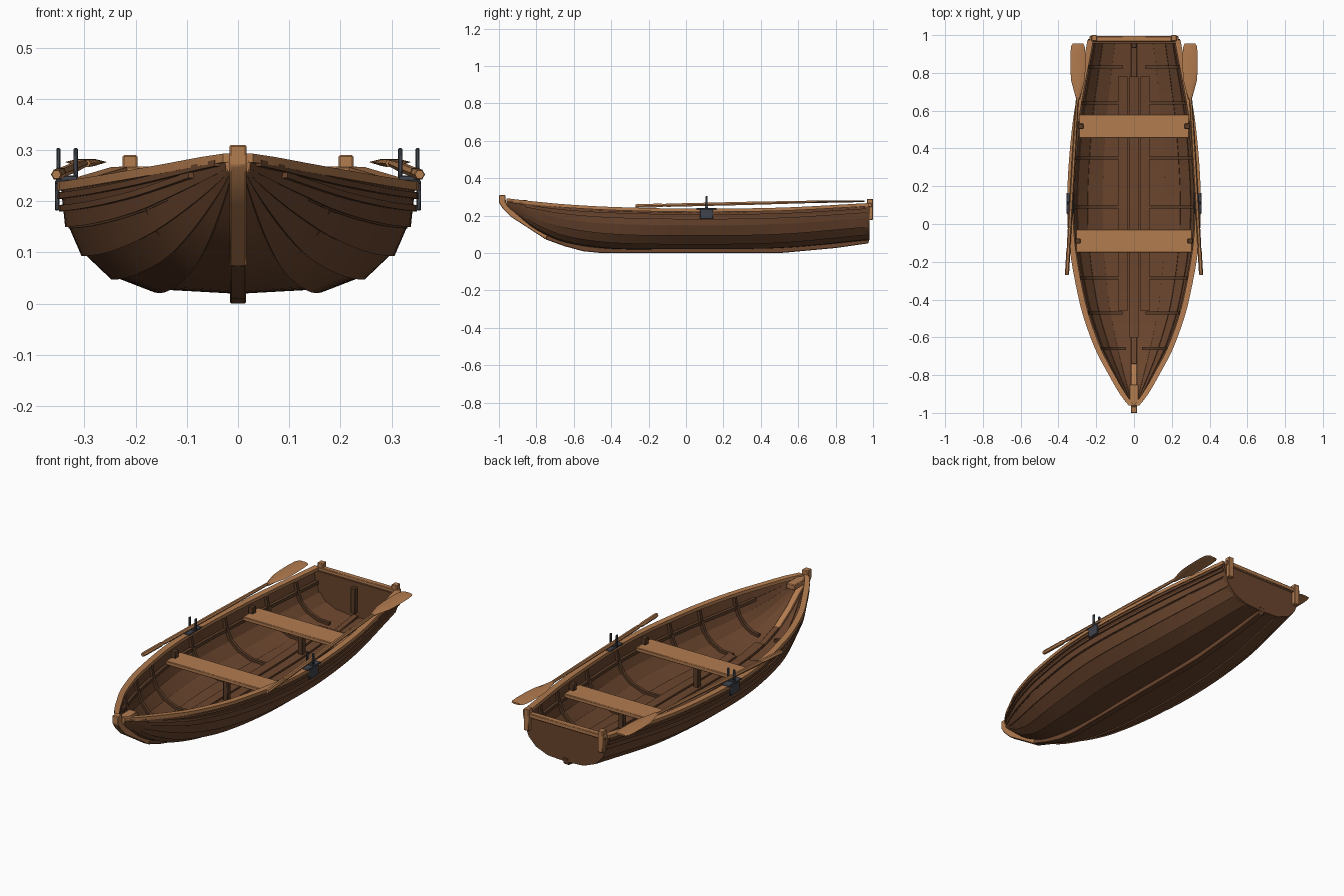
import bpy, bmesh, math
from mathutils import Vector

if "Cube" in bpy.data.objects:
    bpy.data.objects.remove(bpy.data.objects["Cube"])


def material(name, rgb):
    m = bpy.data.materials.new(name)
    m.diffuse_color = (*rgb, 1)
    m.use_nodes = True
    m.node_tree.nodes["Principled BSDF"].inputs["Base Color"].default_value = m.diffuse_color
    return m


TAN = material("light_wood", (0.45, 0.20, 0.078))
BROWN = material("hull_wood", (0.145, 0.060, 0.027))
DARK = material("frame_wood", (0.10, 0.045, 0.021))
METAL = material("dark_metal", (0.05, 0.056, 0.070))

# Plank edge lines from keel to sheer: half width and height at each station
YS = [-.96, -.9, -.8, -.65, -.4, 0, .5, .97]
EDGE_X = [[.012] * 8,
          [.014, .026, .052, .088, .135, .165, .150, .100],
          [.016, .036, .078, .133, .200, .245, .225, .165],
          [.017, .046, .098, .168, .245, .300, .278, .205],
          [.018, .056, .112, .188, .270, .330, .305, .225],
          [.020, .066, .124, .202, .283, .343, .320, .238]]
EDGE_Z = [[.250, .205, .130, .065, .030, .030, .034, .075],
          [.255, .212, .140, .073, .034, .030, .036, .080],
          [.259, .222, .160, .100, .063, .055, .062, .105],
          [.264, .234, .190, .142, .108, .100, .107, .145],
          [.270, .250, .222, .187, .163, .155, .162, .195],
          [.280, .273, .262, .248, .234, .225, .230, .254]]


def interp(vals, y):
    """Smooth curve through the station values."""
    i = max(j for j in range(7) if YS[j] <= y or j == 0)
    slope = lambda j: ((vals[min(j + 1, 7)] - vals[max(j - 1, 0)])
                       / (YS[min(j + 1, 7)] - YS[max(j - 1, 0)]))
    h = YS[i + 1] - YS[i]
    t = (y - YS[i]) / h
    return ((2*t**3 - 3*t**2 + 1) * vals[i] + (t**3 - 2*t**2 + t) * h * slope(i)
            + (3*t**2 - 2*t**3) * vals[i + 1] + (t**3 - t**2) * h * slope(i + 1))


def hull(k, y):
    """Hull point at a fractional plank edge number."""
    i = min(int(k), 4)
    f = k - i
    p, q = (Vector((interp(EDGE_X[j], y), y, interp(EDGE_Z[j], y))) for j in (i, i + 1))
    return p.lerp(q, f)


def outward(k, y):
    i = min(int(k), 4)
    d = hull(i + 1, y) - hull(i, y)
    return Vector((d.z, 0, -d.x)).normalized()


def stations(a, b, n=36):
    return [a + (b - a) * i / n for i in range(n + 1)]


def finish(name, verts, faces, mat, mirror=False, bevel=0):
    bm = bmesh.new()
    vs = [bm.verts.new(v) for v in verts]
    for f in faces:
        bm.faces.new([vs[i] for i in f])
    bmesh.ops.recalc_face_normals(bm, faces=bm.faces)
    me = bpy.data.meshes.new(name)
    bm.to_mesh(me)
    bm.free()
    me.materials.append(mat)
    ob = bpy.data.objects.new(name, me)
    bpy.context.collection.objects.link(ob)
    if bevel:
        b = ob.modifiers.new("bevel", 'BEVEL')
        b.width, b.segments = bevel, 1
    if mirror:
        m = ob.modifiers.new("mirror", 'MIRROR')
        m.use_clip = m.use_mirror_merge = False
    return ob


def sweep(name, rings, mat, mirror=False, bevel=0):
    """Skin a row of equal cross-sections and cap both ends."""
    n, last = len(rings[0]), len(rings) - 1
    verts = [p for r in rings for p in r]
    faces = [(r*n + i, r*n + (i+1) % n, (r+1)*n + (i+1) % n, (r+1)*n + i)
             for r in range(last) for i in range(n)]
    faces += [tuple(range(n)), tuple(range(last*n, last*n + n))]
    return finish(name, verts, faces, mat, mirror, bevel)


def box(name, x, y, z, mat, mirror=False, bevel=.003):
    ring = lambda yy: [(x[0], yy, z[0]), (x[1], yy, z[0]), (x[1], yy, z[1]), (x[0], yy, z[1])]
    return sweep(name, [ring(y[0]), ring(y[1])], mat, mirror, bevel)


def strip(name, k, a, b, inner, outer, low, high, mat):
    """Rail following the hull at plank edge k."""
    rings = []
    for y in stations(a, b):
        p = hull(k, y)
        xi, xo = max(p.x - inner, .001), p.x + outer
        rings.append([(xi, y, p.z + low), (xo, y, p.z + low),
                      (xo, y, p.z + high), (xi, y, p.z + high)])
    return sweep(name, rings, mat, True)


# Overlapping hull planks
for k in range(5):
    rings = []
    for y in stations(-.96, .97, 48):
        n = outward(k, y)
        p, q = hull(k, y), hull(k + 1, y)
        lap = (p - q).normalized() * (.004 if k else 0)
        fade = min(1, (y + .97) / .12)
        rings.append([p + lap + n * .007 * fade, q + n * .001,
                      q - n * .005 * fade, p + lap + n * .0005])
    sweep(f"hull_plank_{k + 1}", rings, BROWN, True)

# Gunwale, rubbing strakes and inner seat risers
strip("gunwale", 5, -.96, .975, .022, .009, -.004, .013, TAN)
strip("rubbing_strake_upper", 4.80, -.94, .97, 0, .011, -.006, .006, BROWN)
strip("rubbing_strake_lower", 4.45, -.86, .97, 0, .012, -.006, .006, BROWN)
strip("seat_riser", 4.0, -.75, .96, .016, 0, -.008, .008, DARK)


# Stem and keel as side profiles given width
def profile_bar(name, outer, inner, w, mat):
    rings = [[(-w, *o), (w, *o), (w, *i), (-w, *i)] for o, i in zip(outer, inner)]
    sweep(name, rings, mat, bevel=.003)


profile_bar("stem",
            [(-1, .31), (-1, .27), (-.98, .238), (-.935, .193), (-.865, .148), (-.75, .073)],
            [(-.965, .31), (-.963, .27), (-.945, .25), (-.9, .22), (-.835, .165), (-.735, .103)],
            .017, TAN)
keel = [(-.75, .073), (-.65, .037), (-.55, .010), (-.45, 0), (0, 0), (.5, 0), (.8, .027), (.975, .052)]
profile_bar("keel", keel, [(y + .008, z + .036) for y, z in keel], .016, BROWN)

# Triangular bow knee
box("bow_knee", (-.024, .024), (-.96, -.85), (.255, .283), TAN)

# Transom board, cap, corner posts and inner post
side = [hull(k, .97) + outward(k, .97) * .006 for k in range(6)]
outline = [(p.x, p.z) for p in side]
outline += [(-x, z) for x, z in reversed(outline)]
sweep("transom", [[(x, y, z) for x, z in outline] for y in (.956, .980)], BROWN)
box("transom_cap", (-.235, .235), (.966, .994), (.246, .268), TAN)
box("transom_post", (.196, .226), (.968, 1.0), (.178, .290), TAN, True)
box("transom_inner_post", (-.013, .013), (.932, .958), (.10, .23), DARK)

# Curved ribs
for i, y in enumerate((-.66, -.47, -.285, .09, .35, .64, .83)):
    rings = []
    for k in [.45 + 4.5 * j / 14 for j in range(15)]:
        p, n = hull(k, y), outward(k, y)
        a, b = p - n * .001, p - n * .016
        d = Vector((0, .008, 0))
        rings.append([a - d, a + d, b + d, b - d])
    sweep(f"rib_{i + 1}", rings, DARK, True)

# Floor boards that follow the bottom
for name, x0, x1, a, both in (("floor_board_centre", -.024, .024, -.6, False),
                              ("floor_board_side", .034, .082, -.46, True)):
    rings = []
    for y in stations(a, .78, 16):
        z = hull(.4, y).z + .007
        rings.append([(x0, y, z), (x1, y, z), (x1, y, z + .012), (x0, y, z + .012)])
    sweep(name, rings, BROWN, both)

# Seats with centre supports and end blocks
for name, y0, y1, w in (("front_seat", -.15, -.03, .308), ("rear_seat", .455, .58, .292)):
    mid = (y0 + y1) / 2
    box(name, (-w, w), (y0, y1), (.168, .188), TAN)
    box(name + "_support", (-.014, .014), (mid - .014, mid + .014), (.035, .170), DARK)
    box(name + "_block", (w - .024, w + .004), (mid - .014, mid + .014), (.186, .222), DARK, True)

# Oars: tapered six-sided shaft and flat blade
start, end = Vector((.355, -.27, .252)), Vector((.297, .72, .275))
rings = []
for t, r in ((0, .009), (.01, .011), (.14, .011), (.15, .008), (.16, .008),
             (.17, .010), (.6, .010), (1, .007)):
    c = start.lerp(end, t)
    rings.append([(c.x + r * math.cos(a * math.pi / 3), c.y,
                   c.z + r * math.sin(a * math.pi / 3)) for a in range(6)])
sweep("oar_shaft", rings, TAN, True)
rings = []
for y, w, h in ((.66, .009, .007), (.70, .020, .007), (.76, .036, .006), (.82, .040, .006),
                (.90, .040, .005), (.94, .036, .005), (.955, .028, .004)):
    cx, cz = .297, .274 + (y - .66) * .012
    rings.append([(cx - w, y, cz), (cx - w * .5, y, cz - h), (cx + w * .5, y, cz - h),
                  (cx + w, y, cz), (cx + w * .5, y, cz + h), (cx - w * .5, y, cz + h)])
sweep("oar_blade", rings, TAN, True)

# Oarlocks: side plate, top plate, saddle and two horns
box("oarlock_side_plate", (.349, .358), (.075, .145), (.182, .236), METAL, True, .002)
box("oarlock_top_plate", (.318, .358), (.055, .165), (.234, .241), METAL, True, .002)
box("oarlock_saddle", (.314, .356), (.102, .118), (.240, .250), METAL, True, .002)
for name, x in (("oarlock_inner_horn", .317), ("oarlock_outer_horn", .351)):
    box(name, (x - .004, x + .004), (.104, .116), (.245, .304), METAL, True, .002)

# Smooth shading with sharp edges kept
for ob in bpy.context.scene.objects:
    ob.select_set(True)
    bpy.context.view_layer.objects.active = ob
bpy.ops.object.shade_smooth_by_angle(angle=math.radians(30))
